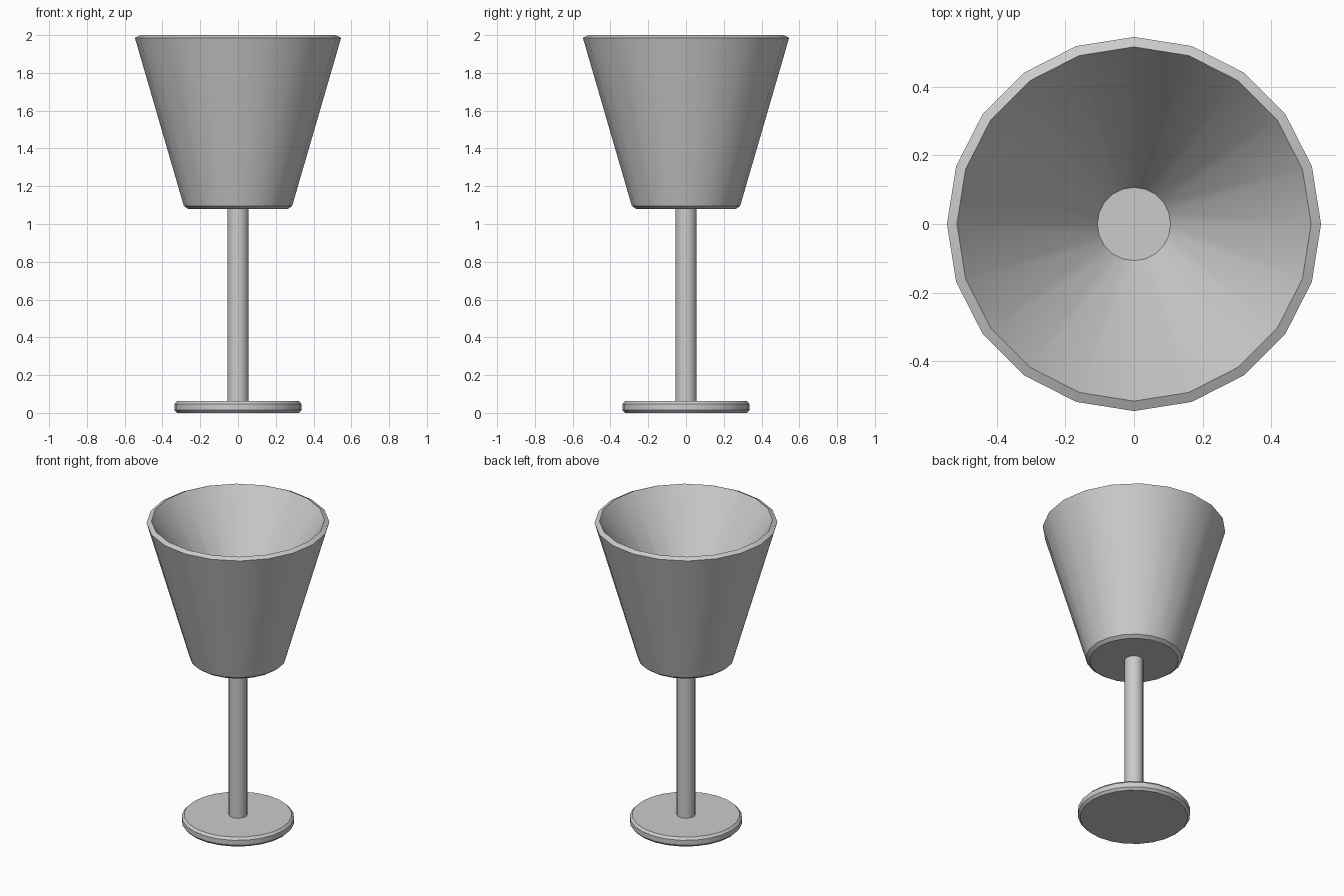
import bpy, bmesh
from math import cos, sin, tau, radians

if "Cube" in bpy.data.objects:
    bpy.data.objects.remove(bpy.data.objects["Cube"])

grey = bpy.data.materials.new("mid_grey")
grey.diffuse_color = (0.6, 0.6, 0.6, 1)
grey.use_nodes = True
grey.node_tree.nodes["Principled BSDF"].inputs["Base Color"].default_value = grey.diffuse_color


def lathe(name, profile, sides):
    """Closed solid of revolution from (radius, z) points, capped at both ends."""
    bm = bmesh.new()
    rings = [[bm.verts.new((r * cos(tau * i / sides), r * sin(tau * i / sides), z))
              for i in range(sides)] for r, z in profile]
    for a, b in zip(rings, rings[1:]):
        for i in range(sides):
            j = (i + 1) % sides
            bm.faces.new((a[i], a[j], b[j], b[i]))
    bm.faces.new(rings[0][::-1])
    bm.faces.new(rings[-1])
    bmesh.ops.recalc_face_normals(bm, faces=bm.faces[:])
    mesh = bpy.data.meshes.new(name)
    bm.to_mesh(mesh)
    bm.free()
    mesh.materials.append(grey)
    obj = bpy.data.objects.new(name, mesh)
    bpy.context.collection.objects.link(obj)
    bpy.ops.object.select_all(action='DESELECT')
    obj.select_set(True)
    bpy.context.view_layer.objects.active = obj
    bpy.ops.object.shade_smooth_by_angle(angle=radians(25))
    return obj


# Foot disc with chamfered edges
lathe("foot", [(0.322, 0), (0.336, 0.015), (0.336, 0.047), (0.322, 0.062)], 24)

# Straight stem
lathe("stem", [(0.056, 0.05), (0.056, 1.09)], 20)

# Bowl: underside, outer wall, chamfered rim, inner wall, small flat floor
lathe("bowl", [(0.265, 1.08), (0.287, 1.096), (0.546, 1.986),
               (0.517, 2.0), (0.107, 1.40)], 20)
